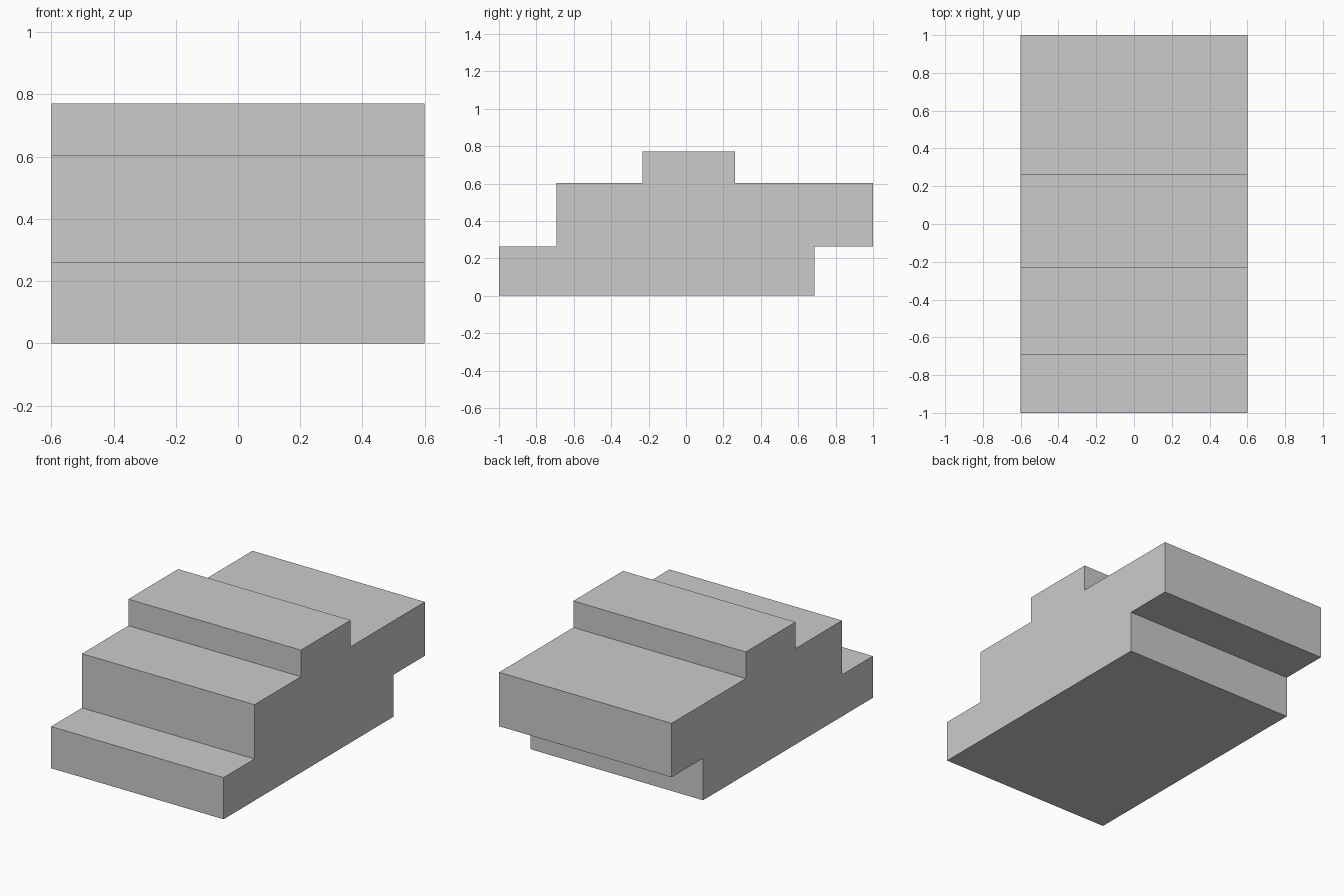
import bpy
import bmesh

if "Cube" in bpy.data.objects:
    bpy.data.objects.remove(bpy.data.objects["Cube"])

HALF_WIDTH = 0.6

# Side outline of the stepped block as (y, z), extruded across x
profile = [
    (-1.0, 0.0), (0.687, 0.0), (0.687, 0.264), (1.0, 0.264),
    (1.0, 0.603), (0.262, 0.603), (0.262, 0.77), (-0.232, 0.77),
    (-0.232, 0.603), (-0.693, 0.603), (-0.693, 0.262), (-1.0, 0.262),
]

bm = bmesh.new()
side = bm.faces.new([bm.verts.new((-HALF_WIDTH, y, z)) for y, z in profile])
result = bmesh.ops.extrude_face_region(bm, geom=[side])
new_verts = [g for g in result["geom"] if isinstance(g, bmesh.types.BMVert)]
bmesh.ops.translate(bm, verts=new_verts, vec=(2 * HALF_WIDTH, 0, 0))
bmesh.ops.recalc_face_normals(bm, faces=bm.faces)

mesh = bpy.data.meshes.new("stepped_block")
bm.to_mesh(mesh)
bm.free()
block = bpy.data.objects.new("stepped_block", mesh)
bpy.context.collection.objects.link(block)
